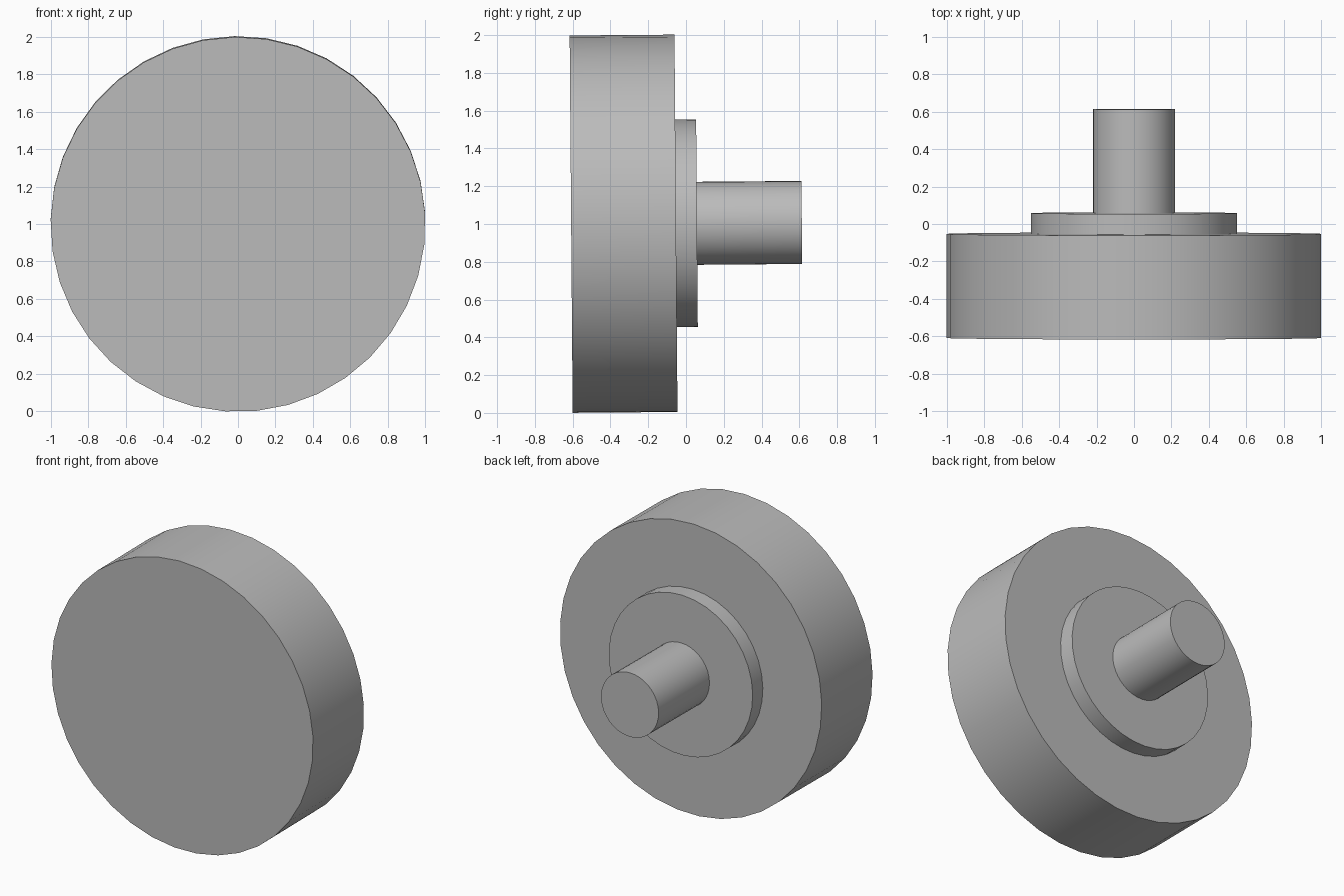
import bpy
import bmesh
from math import radians
from mathutils import Matrix

cube = bpy.data.objects.get("Cube")
if cube:
    bpy.data.objects.remove(cube, do_unlink=True)

SIDES = 37

# Single plain grey finish
grey = bpy.data.materials.new("plain_grey")
grey.use_nodes = True
colour = (0.5, 0.5, 0.5, 1)
grey.diffuse_color = colour
grey.node_tree.nodes["Principled BSDF"].inputs["Base Color"].default_value = colour

# The shared axis runs front to back, with its rear end raised very slightly
POSE = (Matrix.Translation((0, 0, 1.003))
        @ Matrix.Rotation(0.008, 4, 'X')
        @ Matrix.Rotation(radians(-90), 4, 'X')
        @ Matrix.Rotation(radians(-93.4), 4, 'Z'))


def round_part(name, radius, front, back):
    """Solid disc or rod between two positions along the shared axis."""
    bm = bmesh.new()
    place = POSE @ Matrix.Translation((0, 0, (front + back) / 2))
    bmesh.ops.create_cone(bm, cap_ends=True, segments=SIDES, radius1=radius,
                          radius2=radius, depth=back - front, matrix=place)
    mesh = bpy.data.meshes.new(name)
    bm.to_mesh(mesh)
    bm.free()
    mesh.materials.append(grey)
    obj = bpy.data.objects.new(name, mesh)
    bpy.context.collection.objects.link(obj)
    bpy.ops.object.select_all(action='DESELECT')
    obj.select_set(True)
    bpy.context.view_layer.objects.active = obj
    bpy.ops.object.shade_smooth_by_angle(angle=radians(30))


# Large front disc, middle collar and rear shaft
round_part("front_disc", 1.0, -0.608, -0.053)
round_part("collar", 0.55, -0.053, 0.058)
round_part("rear_shaft", 0.22, 0.058, 0.613)
